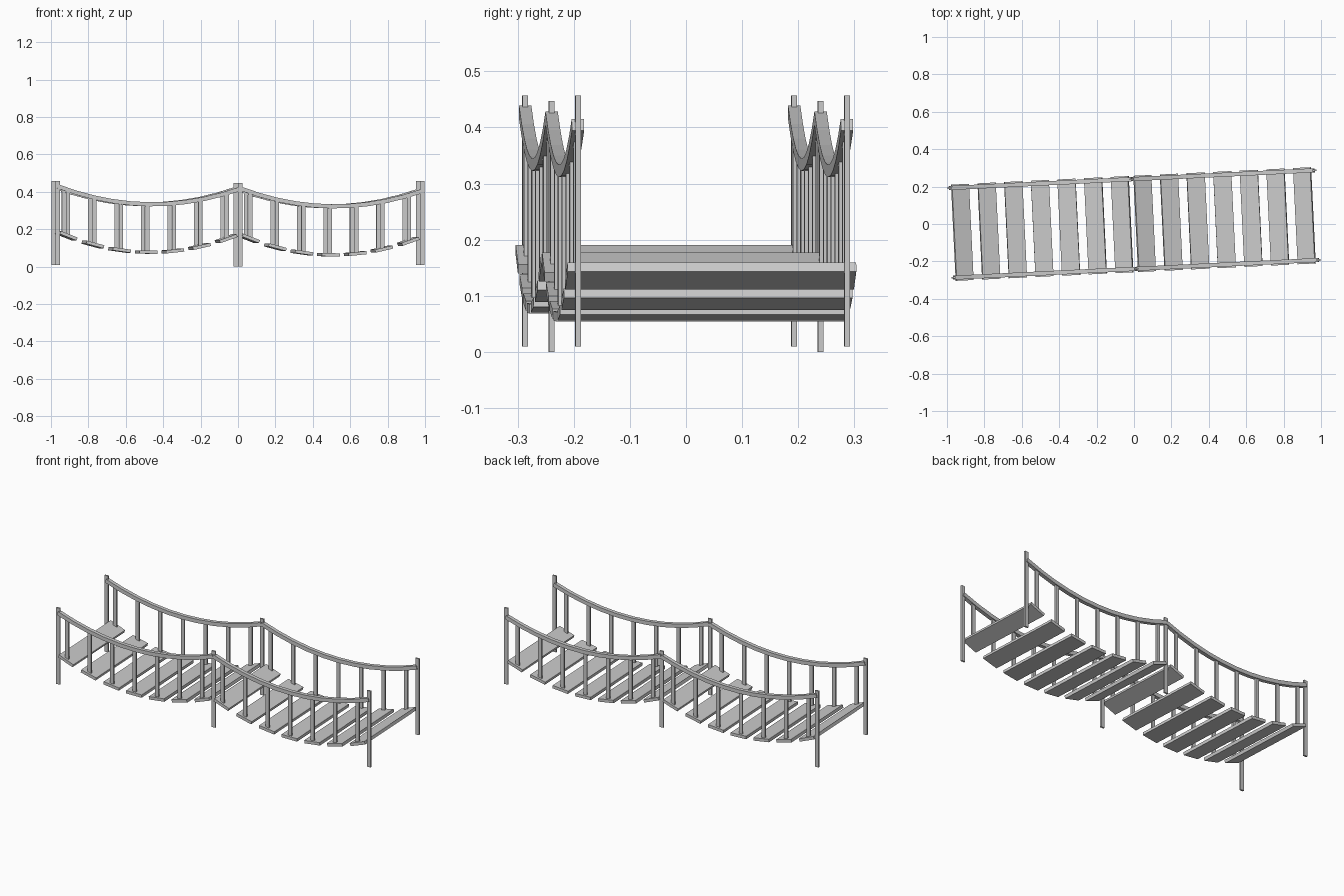
import bpy, bmesh, math
from mathutils import Matrix, Vector

if "Cube" in bpy.data.objects:
    bpy.data.objects.remove(bpy.data.objects["Cube"])

YAW = Matrix.Rotation(math.radians(2.77), 4, 'Z')
SPAN = 0.976
HALF = 0.24          # distance of railings from the centre line
# each span: start position and drop of railing / deck
SPANS = [("left", -SPAN, 0.0, 0.0), ("right", 0.0, 0.011, 0.014)]


def sag(s, z0, z1, depth):
    t = s / SPAN
    return z0 + (z1 - z0) * t - depth * (1 - (2 * t - 1) ** 2)


def rail_z(s):
    return sag(s, 0.429, 0.416, 0.089)


def deck_z(s):
    return sag(s, 0.189, 0.174, 0.104)


def deck_slope(s):
    return math.atan2(deck_z(s + 0.01) - deck_z(s - 0.01), 0.02)


def finish(name, bm):
    bmesh.ops.recalc_face_normals(bm, faces=bm.faces)
    bm.transform(YAW)
    me = bpy.data.meshes.new(name)
    bm.to_mesh(me)
    bm.free()
    ob = bpy.data.objects.new(name, me)
    bpy.context.collection.objects.link(ob)
    return ob


def box(name, centre, size, tilt=0.0):
    bm = bmesh.new()
    bmesh.ops.create_cube(bm, size=1)
    bm.transform(Matrix.Translation(centre) @ Matrix.Rotation(-tilt, 4, 'Y')
                 @ Matrix.Diagonal((*size, 1)))
    return finish(name, bm)


def sweep(name, path, y, w, h):
    # square section swept along a path of (x, z) points
    bm = bmesh.new()
    rings = []
    for i, (x, z) in enumerate(path):
        a, b = path[max(i - 1, 0)], path[min(i + 1, len(path) - 1)]
        d = Vector((b[0] - a[0], b[1] - a[1])).normalized()
        rings.append([bm.verts.new((x - d.y * n * h / 2, y + m * w / 2, z + d.x * n * h / 2))
                      for m, n in ((-1, -1), (1, -1), (1, 1), (-1, 1))])
    for r, q in zip(rings, rings[1:]):
        for k in range(4):
            bm.faces.new((r[k], r[(k + 1) % 4], q[(k + 1) % 4], q[k]))
    bm.faces.new(rings[0])
    bm.faces.new(rings[-1])
    return finish(name, bm)


for side, y in (("front", -HALF), ("back", HALF)):
    # support posts
    for label, x, base in (("left", -SPAN, 0.01), ("middle", 0, 0), ("right", SPAN, 0.01)):
        box(f"{side}_{label}_post", (x, y, base + 0.2235), (0.023, 0.0095, 0.447))
    for label, x0, drop_r, drop_d in SPANS:
        # sagging handrail
        path = [(x0 + SPAN * i / 10, rail_z(SPAN * i / 10) - drop_r) for i in range(11)]
        sweep(f"{side}_{label}_handrail", path, y, 0.022, 0.022)
        # balusters
        for i in range(7):
            s = 0.055 + 0.1415 * i
            lo, hi = deck_z(s) - drop_d, rail_z(s) - drop_r
            box(f"{side}_{label}_baluster_{i + 1}", (x0 + s, y, (lo + hi) / 2),
                (0.022, 0.0095, hi - lo))

# tilted deck planks
for label, x0, drop_r, drop_d in SPANS:
    for i in range(7):
        s = 0.057 + 0.1425 * i
        box(f"{label}_plank_{i + 1}", (x0 + s, 0, deck_z(s) - drop_d),
            (0.097, 0.515, 0.017), deck_slope(s))
